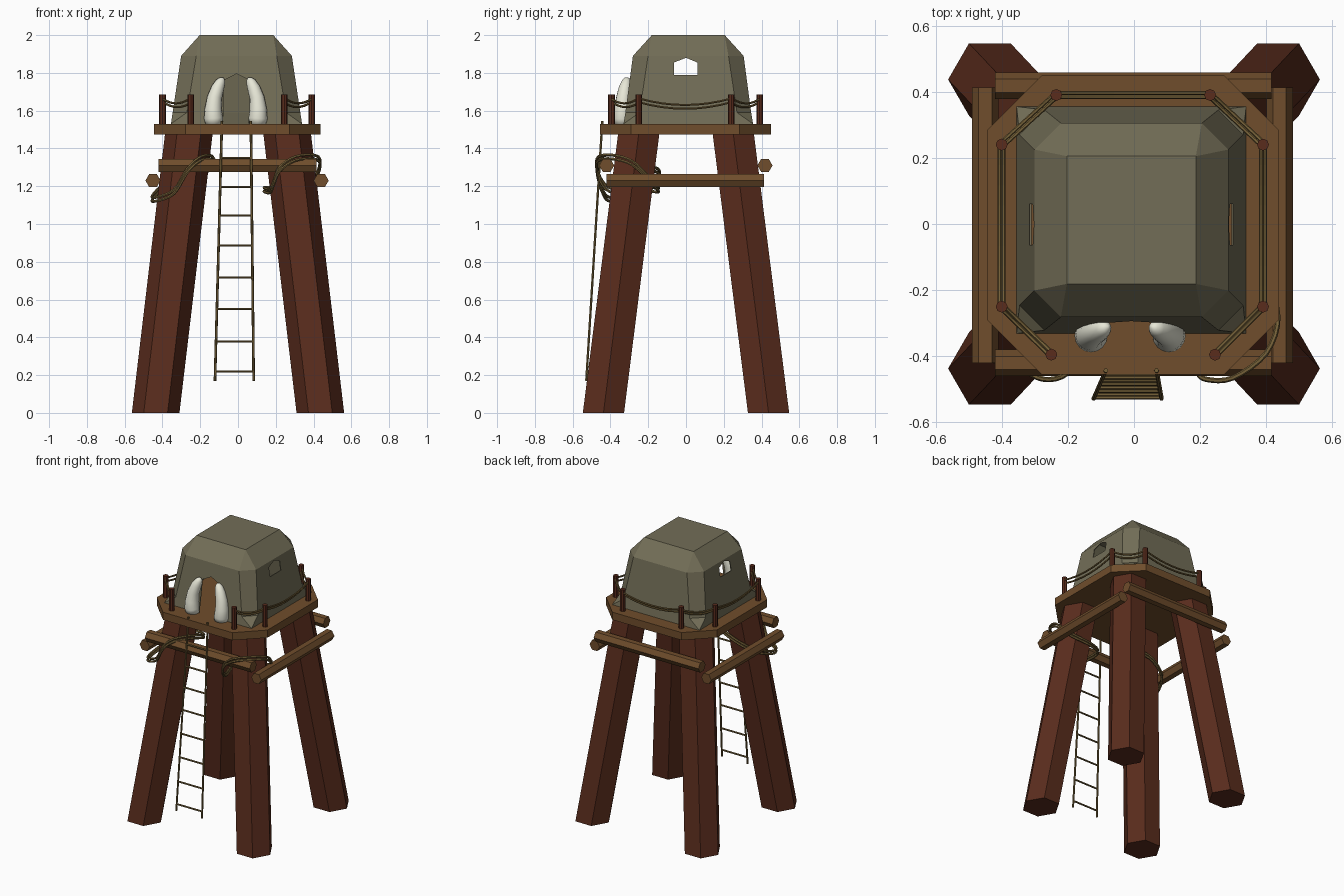
import bpy, bmesh, math
from mathutils import Vector

if "Cube" in bpy.data.objects:
    bpy.data.objects.remove(bpy.data.objects["Cube"])


def material(name, rgb):
    m = bpy.data.materials.new(name)
    m.diffuse_color = (*rgb, 1)
    m.use_nodes = True
    m.node_tree.nodes["Principled BSDF"].inputs["Base Color"].default_value = m.diffuse_color
    return m


DARK = material("dark_wood", (0.10, 0.025, 0.012))
WOOD = material("wood", (0.16, 0.075, 0.025))
HIDE = material("hide", (0.17, 0.155, 0.095))
ROPE = material("rope", (0.18, 0.12, 0.04))
IVORY = material("ivory", (0.8, 0.8, 0.68))


def loft(name, rings, mat, closed=False, caps=(True, True), smooth=False):
    """Skin a list of equal-sized vertex rings."""
    bm = bmesh.new()
    vs = [[bm.verts.new(p) for p in r] for r in rings]
    n = len(vs[0])
    for i in range(len(vs) if closed else len(vs) - 1):
        a, b = vs[i], vs[(i + 1) % len(vs)]
        for k in range(n):
            bm.faces.new((a[k], a[(k + 1) % n], b[(k + 1) % n], b[k]))
    if not closed:
        if caps[0]:
            bm.faces.new(vs[0][::-1])
        if caps[1]:
            bm.faces.new(vs[-1])
    bmesh.ops.remove_doubles(bm, verts=bm.verts, dist=1e-5)
    bmesh.ops.recalc_face_normals(bm, faces=bm.faces)
    me = bpy.data.meshes.new(name)
    bm.to_mesh(me)
    bm.free()
    for p in me.polygons:
        p.use_smooth = smooth
    if mat:
        me.materials.append(mat)
    ob = bpy.data.objects.new(name, me)
    bpy.context.collection.objects.link(ob)
    return ob


def tube(name, pts, radii, sides, mat, closed=False, ref=(0, 0, 1), smooth=False):
    """Round or faceted bar along a path."""
    pts = [Vector(p) for p in pts]
    n = len(pts)
    if isinstance(radii, (int, float)):
        radii = [radii] * n
    rings = []
    for i, p in enumerate(pts):
        if closed:
            t = pts[(i + 1) % n] - pts[i - 1]
        else:
            t = pts[min(i + 1, n - 1)] - pts[max(i - 1, 0)]
        t.normalize()
        u = Vector(ref).cross(t).normalized()
        v = t.cross(u)
        rings.append([p + radii[i] * (u * math.cos(a) + v * math.sin(a))
                      for a in (2 * math.pi * k / sides for k in range(sides))])
    return loft(name, rings, mat, closed, smooth=smooth)


def spline(pts, steps, closed):
    """Catmull-Rom smoothing of a path."""
    P = [Vector(p) for p in pts]
    n = len(P)
    get = (lambda i: P[i % n]) if closed else (lambda i: P[max(0, min(n - 1, i))])
    out = []
    for i in range(n if closed else n - 1):
        a, b, c, d = (get(i + k) for k in (-1, 0, 1, 2))
        for s in range(steps):
            t = s / steps
            out.append(0.5 * (2 * b + (c - a) * t + (2 * a - 5 * b + 4 * c - d) * t * t
                              + (3 * b - a - 3 * c + d) * t ** 3))
    return out if closed else out + [P[-1]]


def octagon(cx, cy, hx, hy, c, z):
    q = [(hx, -hy + c), (hx, hy - c), (hx - c, hy), (-hx + c, hy),
         (-hx, hy - c), (-hx, -hy + c), (-hx + c, -hy), (hx - c, -hy)]
    return [(cx + x, cy + y, z) for x, y in q]


# Leaning hexagonal legs
def hexagon(x, y, z, r=0.126):
    return [(x + r * math.cos(k * math.pi / 3), y + r * math.sin(k * math.pi / 3), z) for k in range(6)]


for sx, nx in ((-1, "left"), (1, "right")):
    for sy, ny in ((-1, "front"), (1, "back")):
        loft(f"{ny}_{nx}_leg", [hexagon(sx * 0.436, sy * 0.437, 0),
                                hexagon(sx * 0.26, sy * 0.25, 1.48)], DARK)

# Cross logs
for y, n in ((-0.42, "front"), (0.418, "back")):
    tube(f"{n}_log", [(-0.42, y, 1.31), (0.415, y, 1.31)], 0.04, 6, WOOD)
for x, n in ((-0.45, "left"), (0.44, "right")):
    tube(f"{n}_log", [(x, -0.42, 1.23), (x, 0.412, 1.23)], 0.04, 6, WOOD)

# Platform
loft("platform", [octagon(-0.003, -0.003, 0.441, 0.452, 0.165, z) for z in (1.475, 1.53)], WOOD)

# Hide hut: thin shell with pulled-out corners
C = (-0.008, 0.012)
hut = loft("hut", [octagon(*C, 0.347, 0.343, 0, 1.53), octagon(*C, 0.338, 0.333, 0.075, 1.59),
                   octagon(*C, 0.293, 0.293, 0.08, 1.89), octagon(*C, 0.195, 0.193, 0, 2.0)],
           HIDE, caps=(False, True))
shell = hut.modifiers.new("shell", "SOLIDIFY")
shell.thickness = 0.006
shell.offset = -1

# Doorway and side windows
door = [(-0.08, 1.45), (0.07, 1.45), (0.065, 1.76), (-0.008, 1.795), (-0.075, 1.76)]
window = [(-0.063, 1.79), (0.06, 1.79), (0.06, 1.855), (0, 1.88), (-0.063, 1.855)]
cutters = [loft("door_cutter", [[(x, y, z) for x, z in door] for y in (-0.5, -0.1)], None),
           loft("window_cutter", [[(x, y, z) for y, z in window] for x in (-0.5, 0.5)], None)]
for c in cutters:
    c.hide_render = True
    b = hut.modifiers.new("cut", "BOOLEAN")
    b.operation = "DIFFERENCE"
    b.solver = "EXACT"
    b.object = c
bpy.context.view_layer.update()
mesh = bpy.data.meshes.new_from_object(hut.evaluated_get(bpy.context.evaluated_depsgraph_get()))
hut.modifiers.clear()
hut.data = mesh
for c in cutters:
    bpy.data.objects.remove(c)

# Tusks beside the door
for s, n in ((-1, "left"), (1, "right")):
    path = [(0.112, -0.335, 1.525), (0.118, -0.338, 1.56), (0.119, -0.336, 1.61), (0.112, -0.33, 1.67),
            (0.095, -0.322, 1.72), (0.08, -0.315, 1.752), (0.07, -0.312, 1.766), (0.064, -0.31, 1.772)]
    tube(f"{n}_tusk", [(-0.012 + s * x, y, z) for x, y, z in path],
         [0.045, 0.05, 0.045, 0.039, 0.034, 0.026, 0.017, 0.004], 16, IVORY, ref=(0, 1, 0), smooth=True)

# Railing posts and sagging double ropes (open at the front)
posts = [(0.245, -0.395), (0.39, -0.25), (0.39, 0.24), (0.23, 0.39),
         (-0.235, 0.39), (-0.40, 0.24), (-0.40, -0.25), (-0.25, -0.395)]
for i, (x, y) in enumerate(posts):
    tube(f"railing_post_{i + 1}", [(x, y, 1.5), (x, y, 1.685)], 0.018, 8, DARK, ref=(0, 1, 0))
for i in range(7):
    a, b = Vector((*posts[i], 0)), Vector((*posts[i + 1], 0))
    side = (b - a).normalized().cross(Vector((0, 0, 1))) * 0.006
    sag = 0.02 + 0.03 * (b - a).length
    for k, (z, s) in enumerate(((1.665, 1), (1.645, -1))):
        tube(f"railing_rope_{i + 1}_{k + 1}",
             [a.lerp(b, t / 8) + side * s + Vector((0, 0, z - sag * (1 - (t / 4 - 1) ** 2)))
              for t in range(9)], 0.006, 6, ROPE)

# Rope ladder
rails = [(Vector((-0.085, -0.443, 1.545)), Vector((-0.122, -0.528, 0.17))),
         (Vector((0.068, -0.443, 1.545)), Vector((0.083, -0.528, 0.17)))]
for (a, b), n in zip(rails, ("left", "right")):
    tube(f"ladder_{n}_rail", [a, b], 0.007, 6, ROPE, ref=(0, 1, 0))
for i, z in enumerate((1.35, 1.195, 1.045, 0.885, 0.717, 0.55, 0.378, 0.218)):
    t = (1.545 - z) / 1.375
    tube(f"ladder_rung_{i + 1}", [a.lerp(b, t) for a, b in rails], 0.006, 6, ROPE)

# Rope lashings around the front legs and logs
loops = {
    "left": [(-0.44, -0.40, 1.13), (-0.34, -0.44, 1.17), (-0.27, -0.47, 1.28), (-0.20, -0.45, 1.345),
             (-0.14, -0.36, 1.35), (-0.13, -0.20, 1.30), (-0.25, -0.14, 1.27), (-0.39, -0.18, 1.20),
             (-0.45, -0.30, 1.145)],
    "right": [(0.22, -0.47, 1.29), (0.30, -0.465, 1.345), (0.40, -0.39, 1.355), (0.435, -0.28, 1.32),
              (0.39, -0.18, 1.22), (0.25, -0.145, 1.18), (0.14, -0.21, 1.185), (0.17, -0.38, 1.175),
              (0.19, -0.445, 1.22)]}
for n, pts in loops.items():
    for k, dz in enumerate((0, -0.02)):
        tube(f"{n}_lashing_{k + 1}", [p + Vector((0, 0, dz + 0.01)) for p in spline(pts, 4, True)],
             0.008, 6, ROPE, closed=True)
